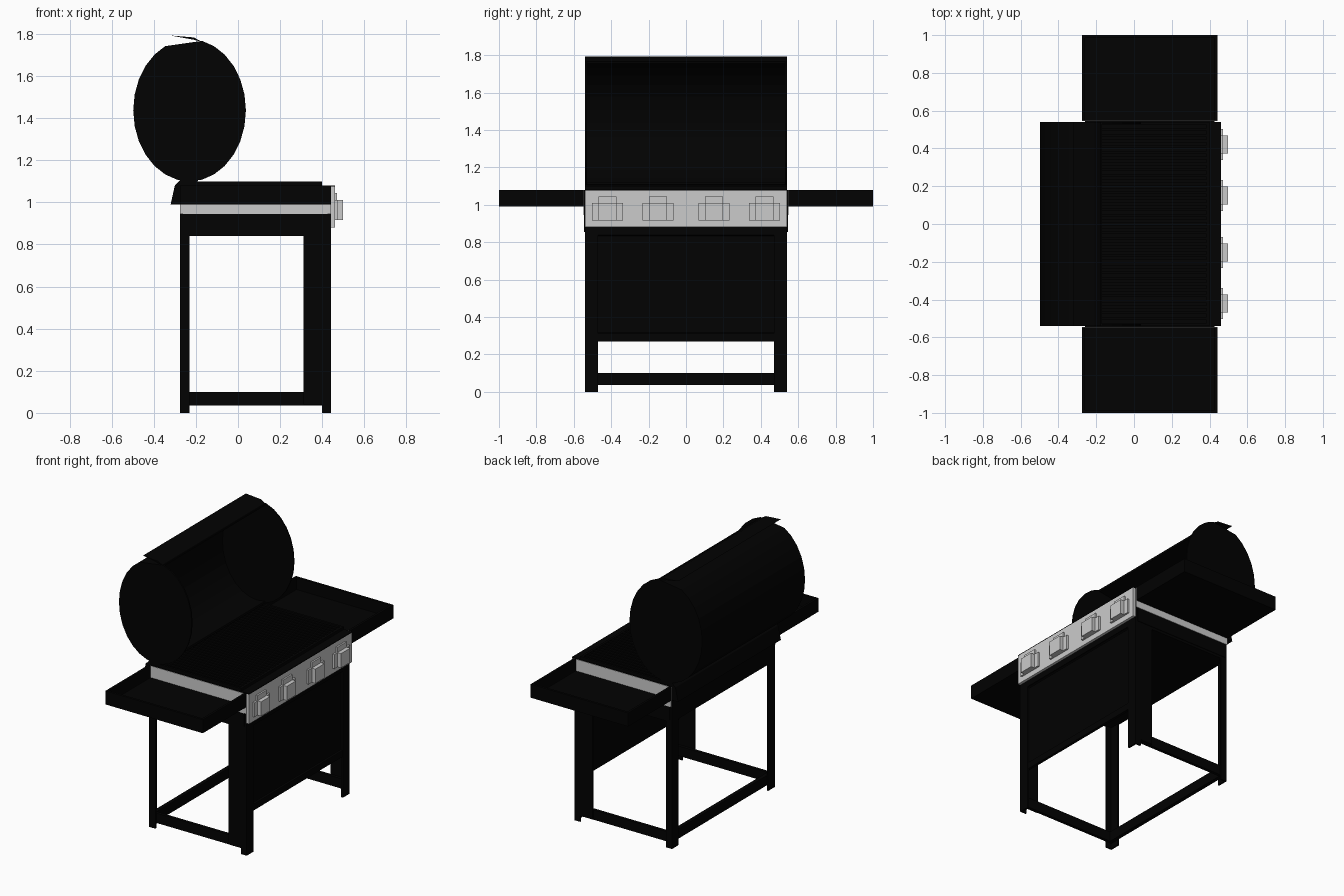
import bpy, bmesh, math

if "Cube" in bpy.data.objects:
    bpy.data.objects.remove(bpy.data.objects["Cube"])

black = bpy.data.materials.new("black_enamel")
black.diffuse_color = (0.0005, 0.0005, 0.0005, 1)
black.use_nodes = True
black.node_tree.nodes["Principled BSDF"].inputs["Base Color"].default_value = black.diffuse_color


def finish(name, bm, mat=black):
    bmesh.ops.recalc_face_normals(bm, faces=bm.faces[:])
    me = bpy.data.meshes.new(name)
    bm.to_mesh(me)
    bm.free()
    ob = bpy.data.objects.new(name, me)
    bpy.context.collection.objects.link(ob)
    if mat:
        me.materials.append(mat)
    return ob


def add_box(bm, x, y, z):
    vs = bmesh.ops.create_cube(bm, size=1)["verts"]
    for v in vs:
        for i, (a, b) in enumerate((x, y, z)):
            v.co[i] = (a + b) / 2 + v.co[i] * (b - a)


def boxes(name, parts, mat=black):
    bm = bmesh.new()
    for p in parts:
        add_box(bm, *p)
    return finish(name, bm, mat)


def extrude_y(name, profile, y0, y1, mat=black):
    """Closed x-z profile swept along y."""
    bm = bmesh.new()
    f = bm.faces.new([bm.verts.new((x, y0, z)) for x, z in profile])
    r = bmesh.ops.extrude_face_region(bm, geom=[f])
    bmesh.ops.translate(bm, vec=(0, y1 - y0, 0),
                        verts=[g for g in r["geom"] if isinstance(g, bmesh.types.BMVert)])
    return finish(name, bm, mat)


def span(s, a, b):
    return tuple(sorted((s * a, s * b)))


# Legs, side rails and shelves, mirrored on both ends
for s, side in ((-1, "left"), (1, "right")):
    boxes(side + "_rear_leg", [((-.275, -.265), span(s, .47, .54), (0, .86)),
                               ((-.265, -.23), span(s, .53, .54), (0, .86))])
    boxes(side + "_front_leg", [((.43, .442), span(s, .47, .54), (0, .88)),
                                ((.40, .43), span(s, .53, .54), (0, .88)),
                                ((.31, .40), span(s, .53, .54), (.04, .88))])
    boxes(side + "_bottom_rail", [((-.265, .43), span(s, .51, .53), (.035, .10))])
    boxes(side + "_side_plate", [((-.275, .442), span(s, .545, .548), (.945, 1.078))], None)
    # Shelf tray: low floor with a raised rim on the three outer edges
    boxes(side + "_shelf", [((-.275, .442), span(s, .985, 1), (.99, 1.08)),
                            ((-.275, -.26), span(s, .548, .985), (.99, 1.08)),
                            ((.427, .442), span(s, .548, .985), (.99, 1.08)),
                            ((-.26, .427), span(s, .548, .985), (.99, 1.0))])

boxes("rear_bottom_rail", [((-.265, -.24), (-.51, .51), (.035, .10))])

# Front panel with a shallow recessed field
bm = bmesh.new()
add_box(bm, (.42, .438), (-.53, .53), (.27, .88))
bm.normal_update()
face = max(bm.faces, key=lambda f: f.normal.x)
bmesh.ops.inset_individual(bm, faces=[face], thickness=.06)
bmesh.ops.inset_individual(bm, faces=[face], thickness=.008, depth=-.008)
finish("front_panel", bm)

# Firebox: floor, walls and raised rim
boxes("firebox", [((-.275, .442), (-.54, .54), (.84, .855)),
                  ((-.275, -.26), (-.54, .54), (.855, 1.08)),
                  ((.425, .442), (-.54, .54), (.855, 1.08)),
                  ((-.26, .425), (-.545, -.525), (.855, 1.08)),
                  ((-.26, .425), (.525, .545), (.855, 1.08))])
extrude_y("rear_lip", [(-.32, .99), (-.275, .99), (-.2, 1.08), (-.19, 1.105),
                       (-.275, 1.105), (-.30, 1.08)], -.54, .54)

# Cooking grate: rods running front to back inside a frame
rods = [((-.2, .40), (-.5 + i / 33 - .008, -.5 + i / 33 + .008), (1.085, 1.098))
        for i in range(34)]
frame = [((-.2, -.185), (-.54, .54), (1.075, 1.10)),
         ((.385, .40), (-.54, .54), (1.075, 1.10)),
         ((-.185, .385), (-.54, -.525), (1.075, 1.10)),
         ((-.185, .385), (.525, .54), (1.075, 1.10)),
         ((.40, .46), (-.54, .54), (1.076, 1.081))]
boxes("cooking_grate", rods + frame)

# Control panel and four knobs
boxes("control_panel", [((.442, .46), (-.54, .54), (.88, 1.076))], None)
for i, y in enumerate((-.42, -.15, .15, .42)):
    boxes(f"knob_{i + 1}", [((.46, .472), (y - .082, y + .082), (.915, 1.01)),
                            ((.46, .471), (y - .048, y + .048), (.915, 1.045)),
                            ((.47, .4975), (y - .048, y + .048), (.915, 1.01))], None)

# Open lid: full oval end plates joined by the rear half of the shell
N, CX, CZ, RX, RZ = 28, -.23, 1.437, .2675, .338


def oval(a, d=0):
    return CX + (RX - d) * math.cos(a), CZ + (RZ - d) * math.sin(a)


# Flattened near the top, where the opening edge of the shell sits
ring = [oval(2 * math.pi * i / N) for i in range(N) if i not in (7, 8)]
for s, side in ((-1, "left"), (1, "right")):
    extrude_y(side + "_lid_end", ring, *span(s, .53, .54))
arc = [2 * math.pi * i / N for i in range(6, 3 * N // 4 + 2) if i not in (7, 8)]
extrude_y("lid_shell", [oval(a) for a in arc] + [oval(a, .012) for a in reversed(arc)], -.53, .53)
extrude_y("lid_edge_flap", [(-.32, 1.792), (-.21, 1.783), (-.172, 1.762), (-.21, 1.772)], -.54, .54)
